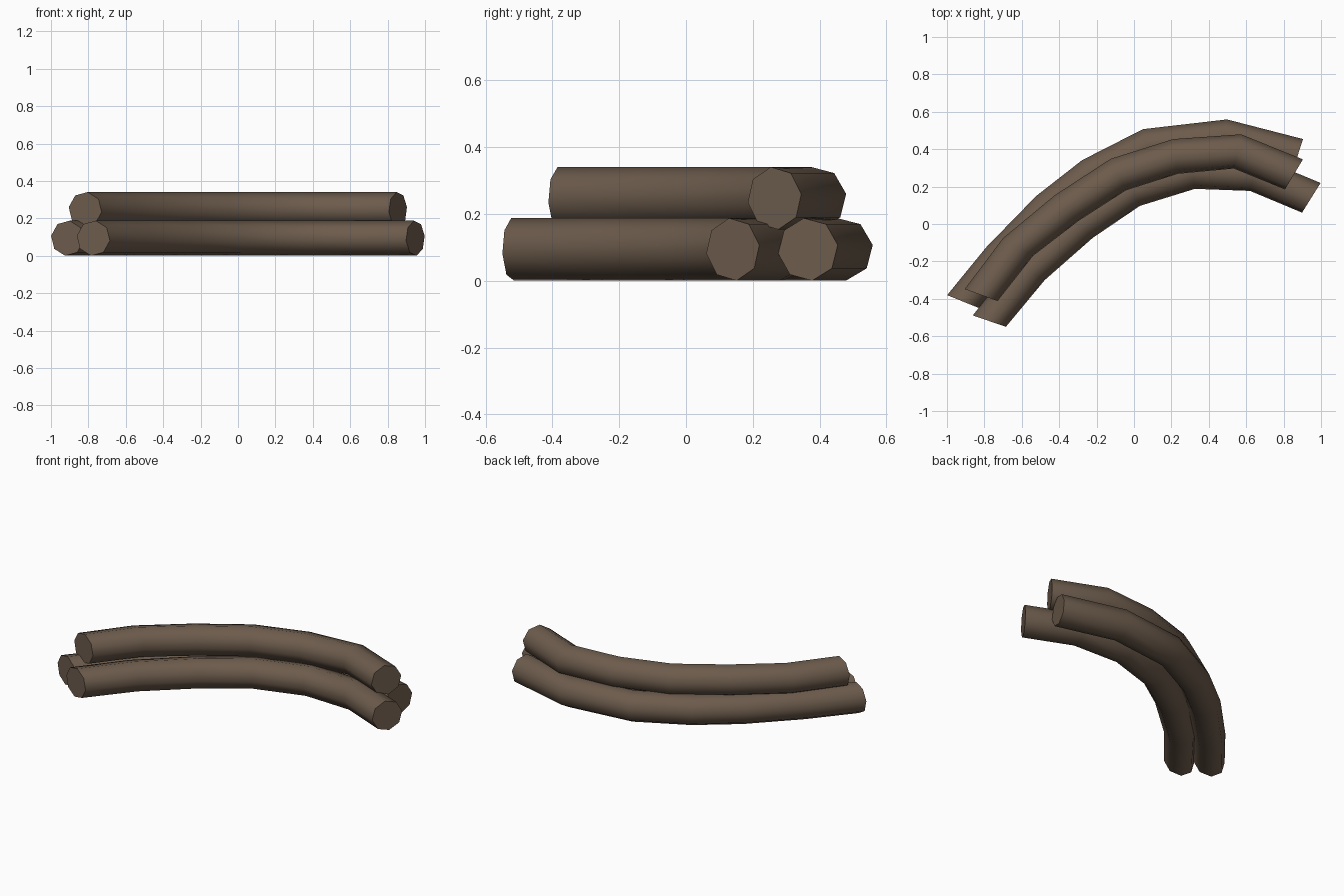
import bpy, bmesh, math

if "Cube" in bpy.data.objects:
    bpy.data.objects.remove(bpy.data.objects["Cube"])

R, SIDES = 0.0945, 8

bark = bpy.data.materials.new("brown bark")
bark.diffuse_color = (0.150, 0.105, 0.072, 1)
bark.use_nodes = True
bark.node_tree.nodes["Principled BSDF"].inputs["Base Color"].default_value = bark.diffuse_color


def log(name, z, path, side):
    """Bent octagonal log. path: (x, y, heading in degrees) for each ring.
    side: +1 if x, y lie on the outer edge, -1 on the inner edge, 0 on the axis."""
    bm = bmesh.new()
    rings = []
    for x, y, heading in path:
        a = math.radians(heading)
        nx, ny = -math.sin(a), math.cos(a)          # sideways direction
        cx, cy = x - side * R * nx, y - side * R * ny
        ring = []
        for i in range(SIDES):
            t = math.radians(8) + 2 * math.pi * i / SIDES
            s = R * math.cos(t)
            ring.append(bm.verts.new((cx + s * nx, cy + s * ny, z + R * math.sin(t))))
        rings.append(ring)
    for a, b in zip(rings, rings[1:]):
        for i in range(SIDES):
            j = (i + 1) % SIDES
            bm.faces.new((a[i], a[j], b[j], b[i]))
    bm.faces.new(rings[0])
    bm.faces.new(rings[-1])
    bmesh.ops.recalc_face_normals(bm, faces=bm.faces)
    mesh = bpy.data.meshes.new(name)
    bm.to_mesh(mesh)
    bm.free()
    mesh.materials.append(bark)
    ob = bpy.data.objects.new(name, mesh)
    bpy.context.collection.objects.link(ob)
    bpy.ops.object.select_all(action='DESELECT')
    ob.select_set(True)
    bpy.context.view_layer.objects.active = ob
    bpy.ops.object.shade_smooth_by_angle(angle=math.radians(50))


# two logs on the ground
log("back_log", 0.094, [(-1, -.38, 68), (-.79, -.123, 57), (-.524, .15, 46), (-.278, .342, 35),
                        (.048, .508, 18), (.497, .56, -4), (.904, .455, -18)], 1)
log("front_log", 0.094, [(-.684, -.55, 71), (-.476, -.30, 59), (-.22, -.075, 44), (.032, .096, 28),
                         (.326, .187, 10), (.62, .176, -12), (.898, .06, -32)], -1)
# one log resting on top
log("top_log", 0.247, [(-.817, -.38, 70), (-.62, -.123, 60), (-.36, .085, 43), (-.084, .264, 26),
                       (.222, .361, 8), (.553, .388, -12), (.855, .265, -31)], 0)
